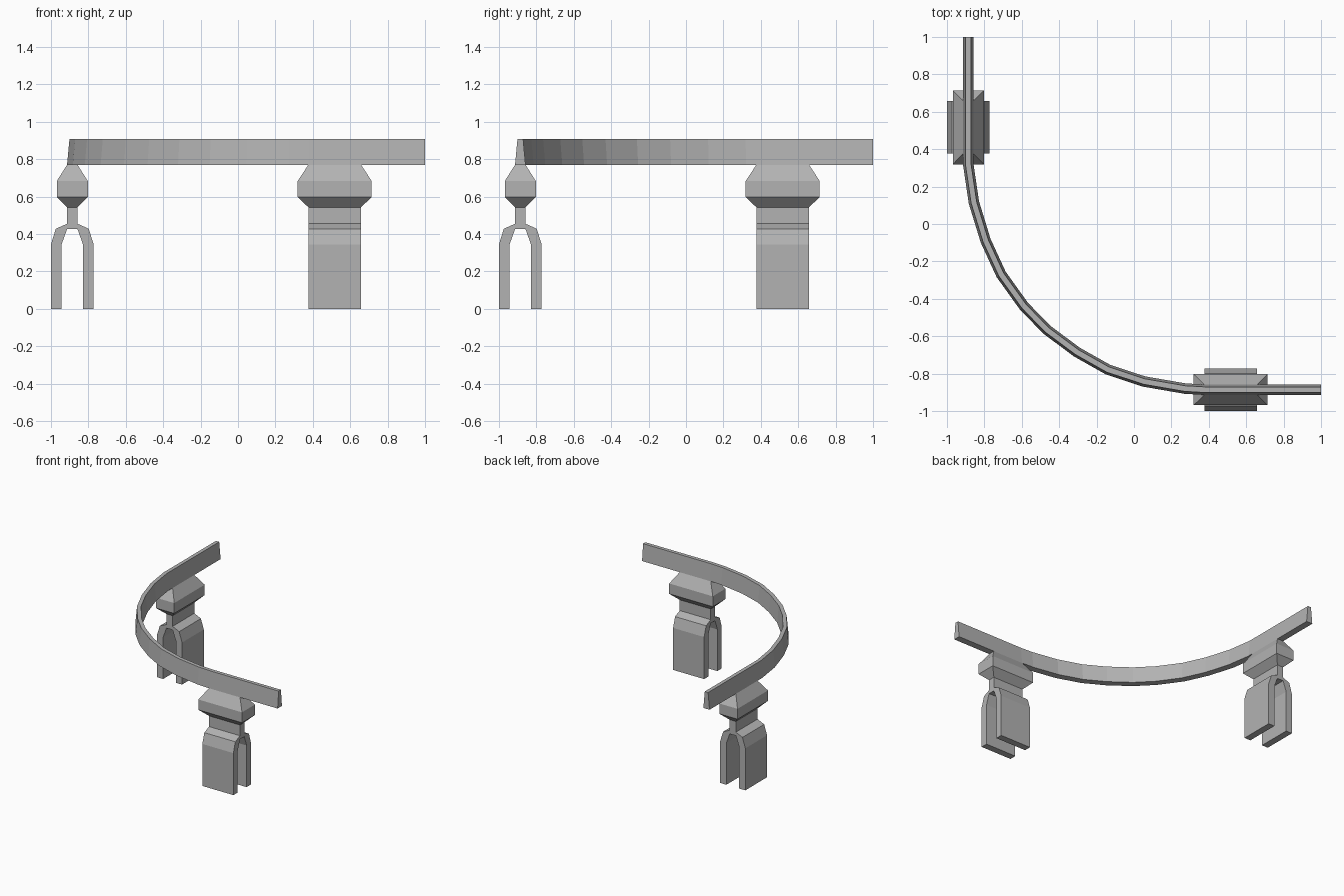
import bpy
import bmesh
from mathutils import Vector

if "Cube" in bpy.data.objects:
    bpy.data.objects.remove(bpy.data.objects["Cube"])

# Dark grey metal shared by every part
metal = bpy.data.materials.new("dark_grey_metal")
metal.diffuse_color = (0.45, 0.45, 0.45, 1)
metal.use_nodes = True
metal.node_tree.nodes["Principled BSDF"].inputs["Base Color"].default_value = metal.diffuse_color


def make_object(name, bm):
    bmesh.ops.recalc_face_normals(bm, faces=bm.faces[:])
    mesh = bpy.data.meshes.new(name)
    bm.to_mesh(mesh)
    bm.free()
    mesh.materials.append(metal)
    obj = bpy.data.objects.new(name, mesh)
    bpy.context.collection.objects.link(obj)
    return obj


def skin_rings(bm, rings):
    """Bridge successive closed rings and cap both ends."""
    rings = [[bm.verts.new(p) for p in ring] for ring in rings]
    n = len(rings[0])
    for a, b in zip(rings, rings[1:]):
        for i in range(n):
            j = (i + 1) % n
            bm.faces.new((a[i], a[j], b[j], b[i]))
    bm.faces.new(rings[0])
    bm.faces.new(rings[-1])


LINE = -0.886      # centre line of both straight rail runs
POST = 0.517       # distance of each post along its run

# Curved handrail: tapered section swept along the path with mitred joints
path = [Vector(p) for p in (
    (LINE, 1), (LINE, 0.318), (-0.856, 0.115), (-0.793, -0.09),
    (-0.71, -0.27), (-0.588, -0.44), (-0.465, -0.566), (-0.305, -0.685),
    (-0.14, -0.778), (0.053, -0.842), (0.273, -0.88), (0.38, LINE), (1, LINE))]
section = [(-0.028, 0.77), (0.028, 0.77), (0.015, 0.908), (-0.015, 0.908)]
rings = []
for i, p in enumerate(path):
    d_in = (p - path[max(i - 1, 0)]).normalized()
    d_out = (path[min(i + 1, len(path) - 1)] - p).normalized()
    tangent = (d_in + d_out).normalized()
    side = Vector((-tangent.y, tangent.x))
    mitre = 1 / max(tangent.dot(d_in), tangent.dot(d_out))
    rings.append([(p.x + side.x * s * mitre, p.y + side.y * s * mitre, z)
                  for s, z in section])
bm = bmesh.new()
skin_rings(bm, rings)
make_object("handrail", bm)

# Post parts, built along x: chamfered block and forked foot
block_levels = [(0.141, 0.028, 0.543), (0.198, 0.083, 0.598),
                (0.198, 0.083, 0.683), (0.141, 0.028, 0.77)]
fork_half = [(0.028, 0.543), (0.028, 0.455), (0.088, 0.428), (0.114, 0.345),
             (0.114, 0), (0.058, 0), (0.058, 0.342), (0.028, 0.426)]
fork = fork_half + [(-y, z) for y, z in reversed(fork_half)]


def make_post(prefix, place):
    bm = bmesh.new()
    skin_rings(bm, [[place(sx * hx, sy * hy, z) for sx, sy in
                     ((-1, -1), (1, -1), (1, 1), (-1, 1))]
                    for hx, hy, z in block_levels])
    make_object(prefix + "_post_block", bm)
    bm = bmesh.new()
    skin_rings(bm, [[place(x, y, z) for y, z in fork] for x in (-0.141, 0.141)])
    make_object(prefix + "_forked_foot", bm)


# Front post, and the same post turned onto the left run
make_post("front", lambda x, y, z: (POST + x, LINE + y, z))
make_post("left", lambda x, y, z: (LINE + y, POST + x, z))
